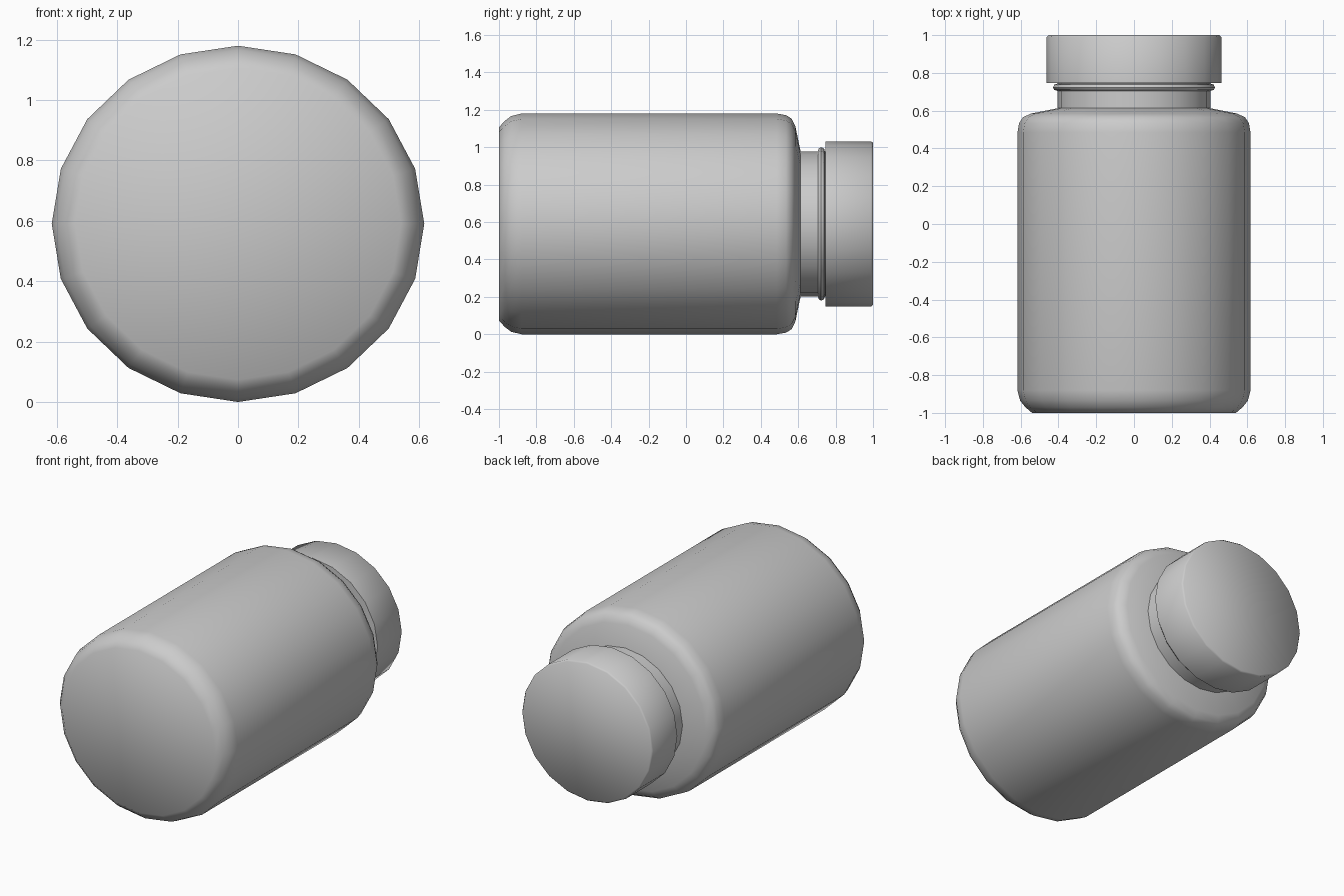
import bpy, bmesh, math

if "Cube" in bpy.data.objects:
    bpy.data.objects.remove(bpy.data.objects["Cube"])

SIDES = 20
CENTRE_Z = 0.59
Z_RATIO = 0.59 / 0.617   # the section is slightly flattened


def lathe(name, profile, angle):
    """Turn (radius, y) points around the y axis and close both ends."""
    bm = bmesh.new()
    rings = []
    for r, y in profile:
        ring = []
        for i in range(SIDES):
            a = 2 * math.pi * i / SIDES
            ring.append(bm.verts.new((r * math.cos(a), y,
                                      CENTRE_Z + r * Z_RATIO * math.sin(a))))
        rings.append(ring)
    for lo, hi in zip(rings, rings[1:]):
        for i in range(SIDES):
            j = (i + 1) % SIDES
            bm.faces.new((lo[i], lo[j], hi[j], hi[i]))
    bm.faces.new(rings[0])
    bm.faces.new(rings[-1])
    bmesh.ops.recalc_face_normals(bm, faces=bm.faces)
    mesh = bpy.data.meshes.new(name)
    bm.to_mesh(mesh)
    bm.free()
    obj = bpy.data.objects.new(name, mesh)
    bpy.context.collection.objects.link(obj)
    bpy.ops.object.select_all(action='DESELECT')
    obj.select_set(True)
    bpy.context.view_layer.objects.active = obj
    bpy.ops.object.shade_smooth_by_angle(angle=math.radians(angle))
    return obj


# Bottle: rounded base, straight wall, shoulder, neck and neck bead
lathe("bottle", [
    (0.54, -1.0), (0.575, -0.97), (0.603, -0.935), (0.617, -0.88),
    (0.617, 0.485), (0.608, 0.535), (0.588, 0.565), (0.545, 0.585),
    (0.405, 0.613), (0.405, 0.705),
    (0.422, 0.71), (0.429, 0.722), (0.422, 0.738), (0.405, 0.743),
    (0.405, 0.76),
], 45)

# Screw cap with a small softened top edge
lathe("cap", [
    (0.40, 0.747), (0.462, 0.747), (0.462, 0.99), (0.453, 1.0),
], 50)
